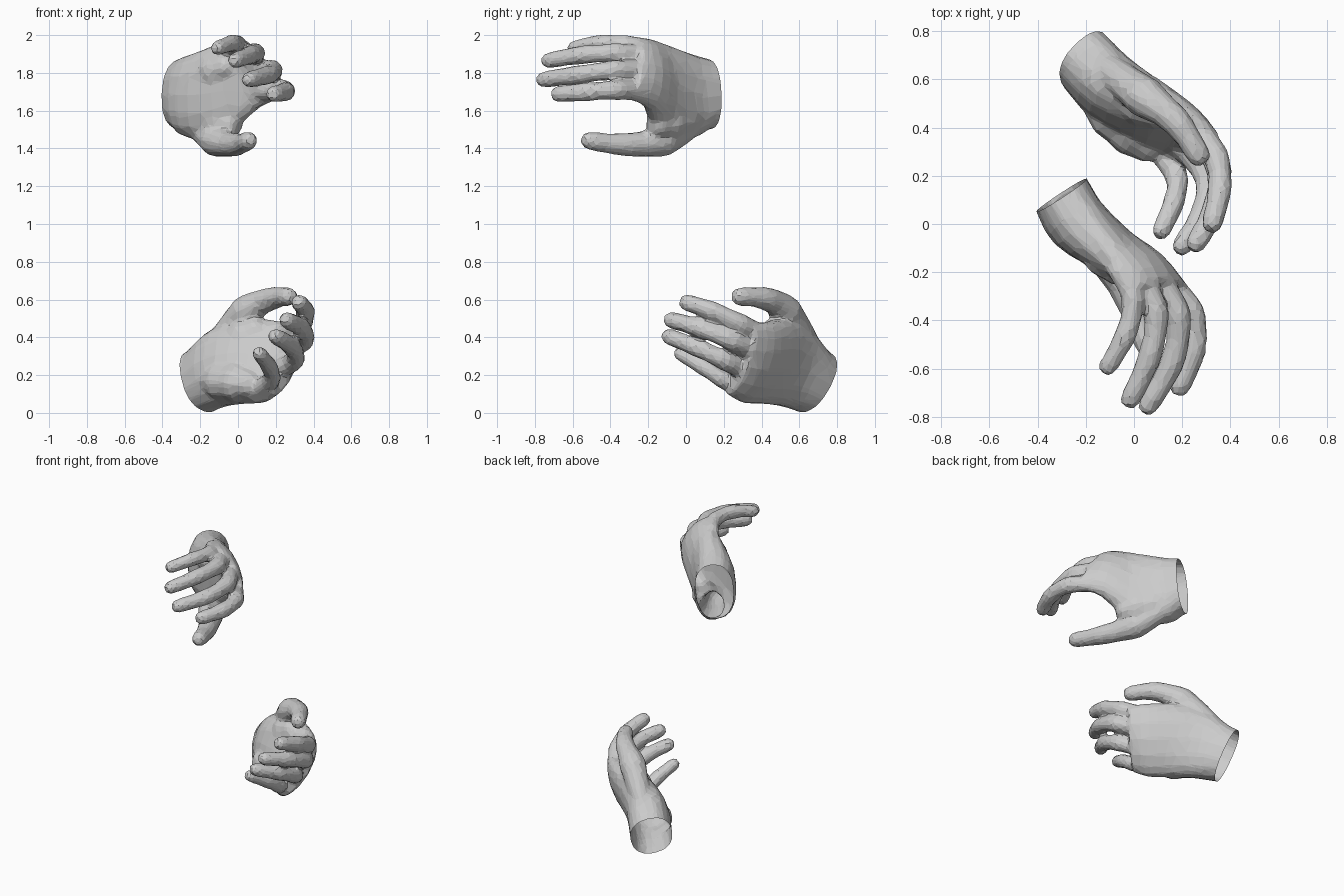
import bpy, bmesh, math
from mathutils import Vector as V

if "Cube" in bpy.data.objects:
    bpy.data.objects.remove(bpy.data.objects["Cube"])


def loft(name, rings):
    """Closed tube through rings of points, capped at both ends."""
    bm = bmesh.new()
    loops = [[bm.verts.new(p) for p in r] for r in rings]
    n = len(loops[0])
    for a, b in zip(loops, loops[1:]):
        for i in range(n):
            j = (i + 1) % n
            bm.faces.new((a[i], a[j], b[j], b[i]))
    bm.faces.new(loops[0])
    bm.faces.new(loops[-1])
    bmesh.ops.recalc_face_normals(bm, faces=bm.faces)
    me = bpy.data.meshes.new(name)
    bm.to_mesh(me)
    bm.free()
    ob = bpy.data.objects.new(name, me)
    bpy.context.collection.objects.link(ob)
    return ob


def spline(vals, t):
    """Catmull-Rom through vals (t counts control points)."""
    i = min(int(t), len(vals) - 2)
    f = t - i
    b, c = vals[i], vals[i + 1]
    a = vals[i - 1] if i > 0 else b * 2 - c
    d = vals[i + 2] if i + 2 < len(vals) else c * 2 - b
    return (b * 2 + (c - a) * f + (a * 2 - b * 5 + c * 4 - d) * f * f
            + (b * 3 - a - c * 3 + d) * f ** 3) * 0.5


def digit(name, path, radii, side_axis, sides=10):
    """Finger, thumb or muscle pad: tapering tube with a rounded tip."""
    pts = [V(p) for p in path]
    if len(pts) == 2:
        pts = [pts[0].lerp(pts[1], i / 3) for i in range(4)]
    ts = [(0, 1), (.5, 1), (.85, 1), (1, 1.06), (1.2, 1), (1.6, .95), (1.9, 1.04),
          (2.1, 1.04), (2.4, .97), (2.7, 1), (2.88, .92), (3, .6)]
    rings = []
    for t, k in ts:
        c = spline(pts, t)
        d = (spline(pts, min(t + .05, 3)) - spline(pts, max(t - .05, 0))).normalized()
        u = (side_axis - d * side_axis.dot(d)).normalized()
        w = d.cross(u)
        r = spline(radii, t) * k
        rings.append([c + u * r * math.cos(a) + w * r * math.sin(a)
                      for a in [(i + .5) * 2 * math.pi / sides for i in range(sides)]])
    return loft(name, rings)


def palm(name, sections, sign, sides=16):
    """Sections: little-finger edge, thumb edge, half thickness back and palm, arch."""
    P, T = [V(s[0]) for s in sections], [V(s[1]) for s in sections]
    B, H, A = ([s[k] for s in sections] for k in (2, 3, 4))
    mid = lambda t: (spline(P, t) + spline(T, t)) / 2
    rings, last = [], len(sections) - 1
    for k in range(3 * last + 1):
        t = k / 3
        c, half = mid(t), (spline(T, t) - spline(P, t)) / 2
        ax = mid(min(t + .1, last)) - mid(max(t - .1, 0))
        n = half.cross(ax).normalized() * sign
        ring = []
        for i in range(sides):
            a = i * 2 * math.pi / sides
            x, y = math.cos(a), math.sin(a)
            x = math.copysign(abs(x) ** .85, x)
            y = math.copysign(abs(y) ** .85, y)
            thick = spline(B if y > 0 else H, t)
            ring.append(c + half * x + n * (thick * y + spline(A, t) * (1 - x * x)))
        rings.append(ring)
    # spare length behind the wrist, trimmed off later
    axis = (mid(.1) - mid(0)).normalized()
    rings.insert(0, [p - axis * .07 for p in rings[0]])
    return loft(name, rings), mid(0), axis


def hand(name, sections, sign, fingers, thumb, pads):
    body, wrist, axis = palm(name, sections, sign)
    side = V(sections[-1][1]) - V(sections[-1][0])
    parts = [digit("finger", p, [.054 * s, .054 * s, .050 * s, .046 * s], side)
             for p, s in zip(fingers, (.9, .98, 1, 1))]
    parts.append(digit("thumb", thumb, [.06, .084, .060, .050], side))
    parts += [digit("pad", (a, b), [r * .5, r, r, r * .6], side) for a, b, r in pads]
    # merge into one skin
    bm = bmesh.new()
    for p in [body] + parts:
        bm.from_mesh(p.data)
    bm.to_mesh(body.data)
    bm.free()
    for p in parts:
        bpy.data.objects.remove(p)
    m = body.modifiers.new("skin", 'REMESH')
    m.mode, m.voxel_size = 'VOXEL', .009
    m = body.modifiers.new("soften", 'SMOOTH')
    m.factor, m.iterations = .5, 22
    m = body.modifiers.new("facets", 'DECIMATE')
    m.ratio = .045
    dg = bpy.context.evaluated_depsgraph_get()
    me = bpy.data.meshes.new_from_object(body.evaluated_get(dg))
    body.modifiers.clear()
    body.data = me
    # cut the wrist open, turn the triangles into facets
    bm = bmesh.new()
    bm.from_mesh(me)
    bmesh.ops.bisect_plane(bm, geom=bm.verts[:] + bm.edges[:] + bm.faces[:],
                           plane_co=wrist, plane_no=-axis, clear_outer=True)
    bmesh.ops.join_triangles(bm, faces=bm.faces[:], angle_face_threshold=.5,
                             angle_shape_threshold=.9)
    for f in bm.faces:
        f.smooth = False
    bm.to_mesh(me)
    bm.free()


# upper hand: thumb down, palm turned to -x
hand("upper_hand",
     [((-.30, .13, 1.87), (-.30, .11, 1.50), .125, .125, 0),
      ((-.21, .00, 1.91), (-.24, .02, 1.45), .12, .14, 0),
      ((-.11, -.12, 1.955), (-.06, -.11, 1.47), .09, .12, .02),
      ((-.04, -.21, 1.98), (.11, -.19, 1.61), .065, .085, .035),
      ((.0, -.28, 1.985), (.22, -.29, 1.66), .05, .05, .03)], -1,
     [[(-.07, -.18, 1.93), (-.005, -.31, 1.95), (-.035, -.46, 1.957), (-.125, -.62, 1.925)],
      [(.0, -.17, 1.89), (.09, -.36, 1.905), (.065, -.55, 1.895), (-.03, -.76, 1.86)],
      [(.06, -.17, 1.81), (.18, -.37, 1.815), (.16, -.57, 1.79), (.04, -.785, 1.76)],
      [(.09, -.19, 1.70), (.235, -.36, 1.71), (.25, -.52, 1.70), (.175, -.71, 1.685)]],
     [(-.25, .08, 1.56), (-.12, -.12, 1.445), (-.01, -.33, 1.42), (.07, -.55, 1.447)],
     [((-.27, .06, 1.58), (.0, -.18, 1.52), .095),
      ((-.27, .04, 1.74), (-.03, -.23, 1.85), .09)])

# lower hand: thumb up, palm turned to -x
hand("lower_hand",
     [((-.20, .625, -.005), (-.21, .73, .34), .135, .135, 0),
      ((-.09, .50, .035), (-.08, .64, .45), .12, .15, 0),
      ((.02, .38, .05), (.11, .54, .49), .09, .14, .02),
      ((.12, .29, .055), (.25, .45, .48), .065, .095, .035),
      ((.185, .21, .10), (.34, .36, .47), .05, .05, .03)], 1,
     [[(.08, .33, .11), (.175, .20, .175), (.165, .09, .245), (.10, -.055, .33)],
      [(.14, .38, .19), (.295, .21, .275), (.285, .05, .35), (.18, -.12, .415)],
      [(.19, .43, .29), (.345, .25, .38), (.335, .07, .45), (.24, -.11, .50)],
      [(.20, .45, .39), (.335, .29, .47), (.355, .14, .54), (.315, -.03, .595)]],
     [(-.14, .67, .33), (.04, .53, .535), (.18, .42, .605), (.29, .25, .617)],
     [((-.16, .62, .30), (.14, .44, .46), .095),
      ((-.20, .55, .18), (.10, .29, .15), .10)])
